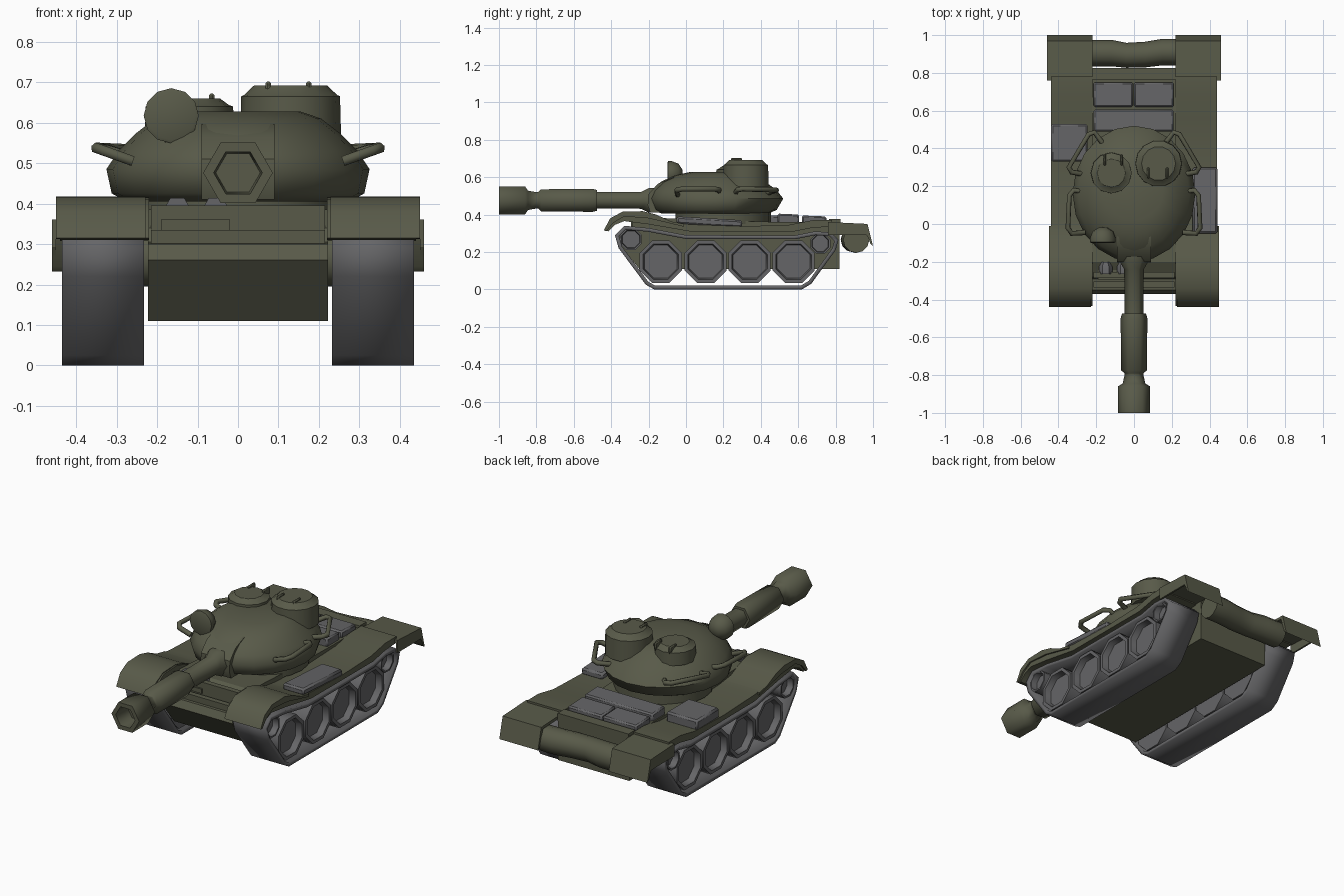
import bpy, bmesh, math
from mathutils import Vector

if "Cube" in bpy.data.objects:
    bpy.data.objects.remove(bpy.data.objects["Cube"])


def material(name, rgb):
    m = bpy.data.materials.new(name)
    m.diffuse_color = (*rgb, 1)
    m.use_nodes = True
    m.node_tree.nodes["Principled BSDF"].inputs["Base Color"].default_value = m.diffuse_color
    return m


OLIVE = material("olive", (0.098, 0.102, 0.066))
GREY = material("grey", (0.13, 0.13, 0.135))


def finish(name, bm, mat, mirror=False, angle=35, bevel=0, solid=0):
    bmesh.ops.remove_doubles(bm, verts=bm.verts, dist=1e-5)
    bmesh.ops.recalc_face_normals(bm, faces=bm.faces)
    me = bpy.data.meshes.new(name)
    bm.to_mesh(me)
    bm.free()
    me.materials.append(mat)
    ob = bpy.data.objects.new(name, me)
    bpy.context.collection.objects.link(ob)
    bpy.ops.object.select_all(action='DESELECT')
    ob.select_set(True)
    bpy.context.view_layer.objects.active = ob
    bpy.ops.object.shade_smooth_by_angle(angle=math.radians(angle))
    if solid:
        s = ob.modifiers.new("thickness", 'SOLIDIFY')
        s.thickness, s.offset, s.use_even_offset = solid, -1, True
    if bevel:
        b = ob.modifiers.new("bevel", 'BEVEL')
        b.width, b.segments = bevel, 1
    if mirror:
        ob.modifiers.new("mirror", 'MIRROR')
    return ob


def loft(name, rings, mat, **kw):
    """Skin a stack of vertex rings, capping both ends."""
    bm = bmesh.new()
    vs = [[bm.verts.new(p) for p in r] for r in rings]
    n = len(vs[0])
    for a, b in zip(vs, vs[1:]):
        for i in range(n):
            j = (i + 1) % n
            bm.faces.new((a[i], a[j], b[j], b[i]))
    for k in (0, -1):
        if (Vector(rings[k][0]) - Vector(rings[k][1])).length > 1e-4:
            bm.faces.new(vs[k])
    return finish(name, bm, mat, **kw)


def lathe(name, axis, c, profile, sides, mat, phase=0, **kw):
    """Revolve (radius, offset) pairs about an axis through c."""
    rings = []
    for r, h in profile:
        ring = []
        for i in range(sides):
            a = phase + math.tau * i / sides
            u, v = r * math.cos(a), r * math.sin(a)
            d = {'X': (h, u, v), 'Y': (u, h, v), 'Z': (u, v, h)}[axis]
            ring.append(Vector(c) + Vector(d))
        rings.append(ring)
    return loft(name, rings, mat, **kw)


def prism(name, yz, x0, x1, mat, **kw):
    """Extrude a side profile across x."""
    return loft(name, [[(x, y, z) for y, z in yz] for x in (x0, x1)], mat, **kw)


def box(name, x0, x1, y0, y1, z0, z1, mat, drop=0, **kw):
    return prism(name, [(y0, z0), (y1, z0 - drop), (y1, z1 - drop), (y0, z1)], x0, x1, mat, **kw)


def tube(name, pts, r, mat, mirror=False, res=1):
    cu = bpy.data.curves.new(name, 'CURVE')
    cu.dimensions = '3D'
    cu.bevel_depth, cu.bevel_resolution, cu.use_fill_caps = r, res, True
    sp = cu.splines.new('POLY')
    sp.points.add(len(pts) - 1)
    for p, q in zip(sp.points, pts):
        p.co = (*q, 1)
    cu.materials.append(mat)
    ob = bpy.data.objects.new(name, cu)
    bpy.context.collection.objects.link(ob)
    bpy.ops.object.select_all(action='DESELECT')
    ob.select_set(True)
    bpy.context.view_layer.objects.active = ob
    bpy.ops.object.convert(target='MESH')
    if mirror:
        bpy.context.object.modifiers.new("mirror", 'MIRROR')


# Hull with sloped nose and stepped front plate
prism("hull", [(-0.25, 0.11), (-0.37, 0.26), (-0.35, 0.30), (-0.29, 0.305), (-0.28, 0.34),
               (-0.2, 0.385), (0.1, 0.37), (0.5, 0.36), (0.82, 0.36), (0.82, 0.11)],
      -0.222, 0.222, OLIVE, angle=20)
box("front_bar", -0.215, 0.215, -0.335, -0.305, 0.30, 0.335, OLIVE)
box("front_plate_lip", -0.215, 0.215, -0.285, -0.255, 0.30, 0.395, OLIVE)
box("lamp_bracket", -0.19, -0.02, -0.295, -0.2, 0.335, 0.36, OLIVE)
for x in (-0.15, -0.055):
    lathe("headlamp", 'Y', (x, -0.225, 0.383),
          [(0.028, -0.04), (0.035, -0.04), (0.035, 0), (0.02, 0.025)], 6, GREY)

# Engine deck panels and rear bar
box("deck_panel_front", -0.215, 0.21, 0.49, 0.605, 0.35, 0.405, GREY, drop=0.005, bevel=0.008)
for x in (-0.215, 0.0):
    box("deck_panel_rear", x, x + 0.21, 0.62, 0.75, 0.35, 0.395, GREY, drop=0.005, bevel=0.008)
box("deck_rear_bar", -0.22, 0.22, 0.765, 0.825, 0.33, 0.375, OLIVE)

# Track belt
belt = [(-0.17, 0.0), (0.62, 0.0), (0.67, 0.03), (0.80, 0.21), (0.815, 0.265), (0.775, 0.305),
        (0.69, 0.31), (0.58, 0.288), (0.0, 0.29), (-0.2, 0.328), (-0.33, 0.34),
        (-0.38, 0.29), (-0.36, 0.22), (-0.215, 0.025)]
bm = bmesh.new()
va = [bm.verts.new((0.232, y, z)) for y, z in belt]
vb = [bm.verts.new((0.435, y, z)) for y, z in belt]
for i in range(len(belt)):
    j = (i + 1) % len(belt)
    bm.faces.new((va[i], vb[i], vb[j], va[j]))
bm.normal_update()
if bm.faces[:][0].normal.z > 0:
    bmesh.ops.reverse_faces(bm, faces=bm.faces)
ob = finish("track", bm, GREY, mirror=True, angle=50, solid=0.02)
if ob.data.polygons[0].normal.z > 0:
    ob.data.flip_normals()


# Road wheels, idler and drive wheel with recessed discs
def wheel(name, y, z, r):
    lathe(name, 'X', (0, y, z), [(0, 0.24), (r, 0.24), (r, 0.425), (r * 0.84, 0.425),
                                 (r * 0.78, 0.39), (0, 0.39)],
          8, GREY, phase=math.pi / 8, mirror=True, angle=50)


for y in (-0.135, 0.105, 0.34, 0.575):
    wheel("road_wheel", y, 0.148, 0.122)
wheel("front_idler", -0.295, 0.268, 0.063)
wheel("rear_drive_wheel", 0.718, 0.245, 0.058)

# Fenders with curved front mudguards
prism("fender", [(-0.435, 0.315), (-0.40, 0.375), (-0.34, 0.41), (-0.23, 0.415), (-0.16, 0.395),
                 (-0.08, 0.36), (0.02, 0.347), (0.3, 0.337), (0.55, 0.345), (0.68, 0.37), (0.78, 0.37),
                 (0.78, 0.335), (0.68, 0.33), (0.57, 0.308), (0.02, 0.31), (-0.2, 0.348),
                 (-0.33, 0.365), (-0.38, 0.345), (-0.415, 0.31)],
      0.22, 0.44, OLIVE, mirror=True)
prism("front_mudguard", [(-0.44, 0.315), (-0.405, 0.38), (-0.34, 0.415), (-0.23, 0.418), (-0.16, 0.4),
                         (-0.08, 0.363), (-0.01, 0.35), (-0.01, 0.335), (-0.2, 0.38),
                         (-0.33, 0.39), (-0.39, 0.355), (-0.425, 0.312)],
      0.228, 0.449, OLIVE, mirror=True)

# Rear mudguards with hanging flap and side plate
prism("rear_mudguard", [(0.76, 0.36), (0.97, 0.35), (1.0, 0.232), (0.985, 0.245), (0.955, 0.335),
                        (0.76, 0.342)], 0.22, 0.46, OLIVE, mirror=True)
prism("rear_side_plate", [(0.76, 0.358), (0.97, 0.35), (1.0, 0.232), (0.965, 0.29), (0.76, 0.29)],
      0.45, 0.46, OLIVE, mirror=True)

# Log across the rear
log = []
for x, y, r in ((-0.24, 0.905, 0.07), (-0.12, 0.905, 0.07), (-0.04, 0.893, 0.066),
                (0.06, 0.897, 0.068), (0.15, 0.91, 0.07), (0.24, 0.91, 0.07)):
    log.append([(x, y + r * math.cos(math.tau * i / 12), 0.265 + r * math.sin(math.tau * i / 12))
                for i in range(12)])
loft("rear_log", log, OLIVE, angle=50)

# Stowage boxes on the fenders
box("right_stowage_box", 0.31, 0.442, -0.05, 0.30, 0.35, 0.39, GREY, drop=0.02, bevel=0.01)
box("left_stowage_box", -0.44, -0.245, 0.33, 0.53, 0.335, 0.395, GREY, bevel=0.01)

# Turret: ring and rounded shell from stacked ovals (z, half width, front y, rear y)
lathe("turret_ring", 'Z', (0, 0.2, 0), [(0.255, 0.35), (0.255, 0.42)], 20, OLIVE)
shell = []
for z, w, y0, y1 in ((0.405, 0.275, -0.13, 0.44), (0.425, 0.312, -0.175, 0.485),
                     (0.485, 0.325, -0.20, 0.52), (0.53, 0.295, -0.18, 0.485),
                     (0.575, 0.25, -0.135, 0.425), (0.61, 0.205, -0.06, 0.37),
                     (0.627, 0.155, 0.02, 0.33)):
    shell.append([(w * math.cos(a), (y0 + y1) / 2 + (y1 - y0) / 2 * math.sin(a), z)
                  for a in [math.tau * i / 20 for i in range(20)]])
loft("turret", shell, OLIVE, angle=50)
prism("mantlet", [(-0.19, 0.41), (-0.205, 0.45), (-0.2, 0.51), (-0.15, 0.565), (-0.07, 0.597),
                  (0.03, 0.6), (0.03, 0.41)], -0.09, 0.09, OLIVE)

# Gun barrel with sleeve and hollow muzzle
lathe("gun_barrel", 'Y', (0, 0, 0.476),
      [(0, -0.90), (0.055, -0.90), (0.06, -1.0), (0.086, -1.0), (0.086, -0.86), (0.06, -0.845),
       (0.05, -0.80), (0.05, -0.79), (0.068, -0.775), (0.071, -0.5), (0.064, -0.475), (0.05, -0.475),
       (0.052, -0.24), (0.075, -0.2), (0.075, -0.15)], 6, OLIVE, angle=62)

# Cupola and hatch with small lugs
lathe("cupola", 'Z', (0.13, 0.32, 0), [(0.125, 0.55), (0.122, 0.665), (0.115, 0.668), (0.09, 0.692)],
      14, OLIVE)
lathe("left_hatch", 'Z', (-0.12, 0.27, 0), [(0.11, 0.57), (0.108, 0.64), (0.098, 0.643), (0.075, 0.66)],
      12, OLIVE)
for x, y, z in ((0.075, 0.27, 0.68), (0.175, 0.27, 0.68), (-0.155, 0.34, 0.65), (-0.065, 0.34, 0.65)):
    box("hatch_lug", x - 0.007, x + 0.007, y - 0.03, y + 0.03, z - 0.02, z + 0.022, OLIVE, bevel=0.005)

# Searchlight
lathe("searchlight", 'Y', (-0.165, -0.1, 0.617),
      [(0.06, 0), (0.068, 0.004), (0.068, 0.025), (0.055, 0.06), (0.025, 0.08), (0, 0.083)],
      12, OLIVE, angle=50)
box("searchlight_bracket", -0.18, -0.145, -0.08, -0.03, 0.52, 0.58, OLIVE)

# Turret grab rails
tube("side_rail", [(0.26, -0.045, 0.505), (0.33, -0.05, 0.53), (0.35, -0.02, 0.537),
                   (0.342, 0.15, 0.537), (0.32, 0.178, 0.532), (0.25, 0.17, 0.51)],
     0.014, OLIVE, mirror=True)
tube("rear_rail", [(0.25, 0.26, 0.51), (0.33, 0.275, 0.532), (0.345, 0.30, 0.537),
                   (0.24, 0.475, 0.532), (0.21, 0.485, 0.53), (0.16, 0.42, 0.51)],
     0.014, OLIVE, mirror=True)
